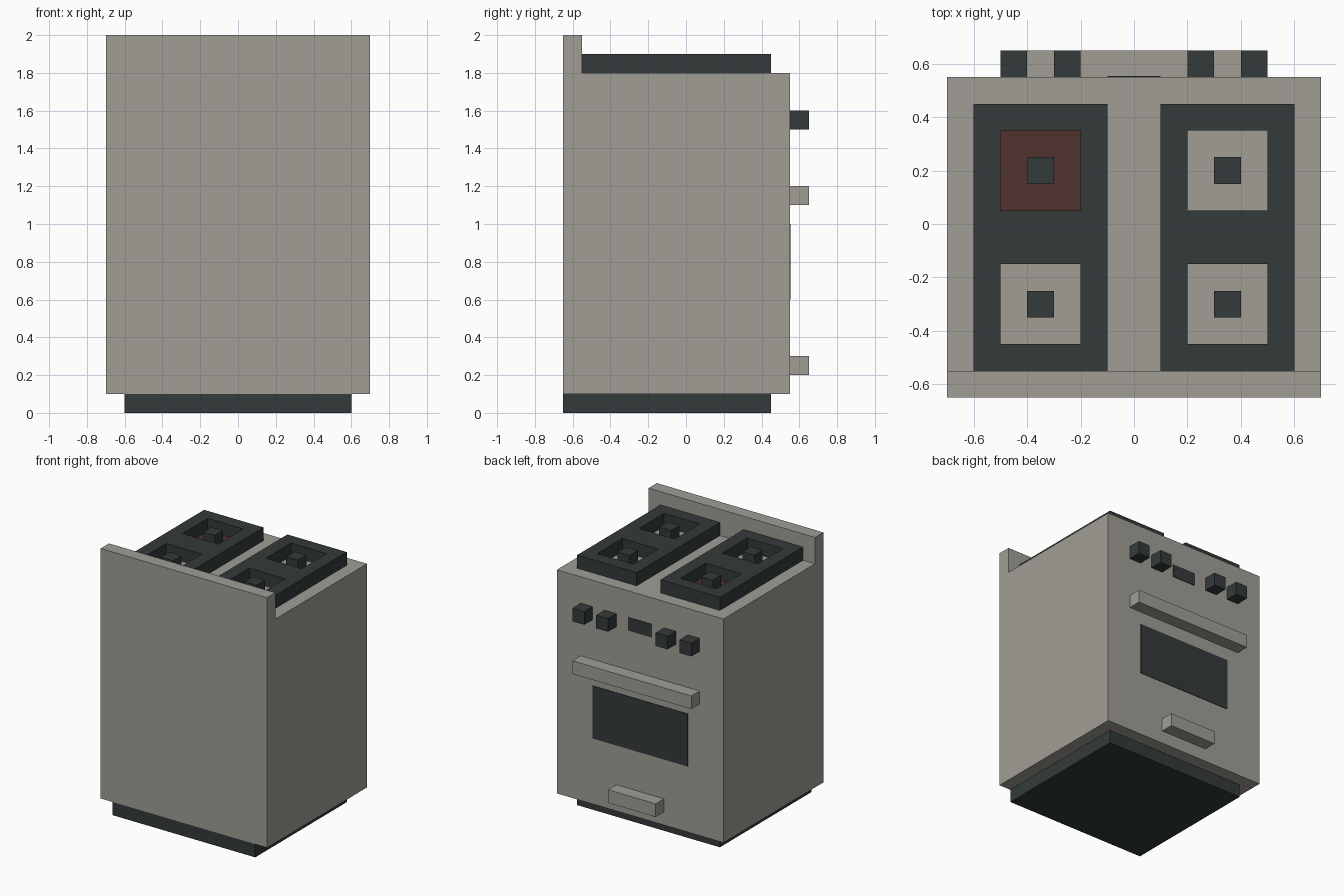
import bpy
import bmesh

default = bpy.data.objects.get("Cube")
if default:
    bpy.data.objects.remove(default, do_unlink=True)


def make_material(name, color):
    mat = bpy.data.materials.new(name)
    mat.use_nodes = True
    rgba = (*color, 1.0)
    mat.diffuse_color = rgba
    mat.node_tree.nodes["Principled BSDF"].inputs["Base Color"].default_value = rgba
    return mat


ENAMEL = make_material("warm grey enamel", (0.352, 0.337, 0.301))
IRON = make_material("dark iron", (0.034, 0.042, 0.042))
HOT = make_material("hot red brown", (0.080, 0.034, 0.027))


def finish(bm, name, mat):
    bmesh.ops.recalc_face_normals(bm, faces=bm.faces[:])
    mesh = bpy.data.meshes.new(name)
    bm.to_mesh(mesh)
    bm.free()
    mesh.materials.append(mat)
    obj = bpy.data.objects.new(name, mesh)
    bpy.context.collection.objects.link(obj)
    return obj


def extrude(bm, faces, offset):
    """Pull flat faces into a solid."""
    result = bmesh.ops.extrude_face_region(bm, geom=faces, use_keep_orig=True)
    moved = [g for g in result["geom"] if isinstance(g, bmesh.types.BMVert)]
    bmesh.ops.translate(bm, verts=moved, vec=offset)


def box(name, x, y, z, mat):
    """Box from (low, high) ranges on each axis."""
    bm = bmesh.new()
    bmesh.ops.create_cube(bm, size=1)
    for v in bm.verts:
        v.co = [r[0] if c < 0 else r[1] for c, r in zip(v.co, (x, y, z))]
    return finish(bm, name, mat)


def around(center, half):
    return (center - half, center + half)


# Cabinet with raised splash guard: one side profile pulled across the width
profile = [(-0.65, 0.1), (0.55, 0.1), (0.55, 1.8), (-0.55, 1.8), (-0.55, 2), (-0.65, 2)]
bm = bmesh.new()
side = bm.faces.new([bm.verts.new((-0.7, y, z)) for y, z in profile])
extrude(bm, [side], (1.4, 0, 0))
finish(bm, "cabinet", ENAMEL)

# Recessed plinth
box("plinth", (-0.6, 0.6), (-0.65, 0.45), (0, 0.1), IRON)


# Hob grate: a grid of cells with the two burner openings left out
def grate(name, center):
    xs = [center + d for d in (-0.25, -0.15, 0.15, 0.25)]
    ys = [-0.55, -0.45, -0.15, 0.05, 0.35, 0.45]
    bm = bmesh.new()
    verts = [[bm.verts.new((x, y, 1.8)) for y in ys] for x in xs]
    cells = []
    for i in range(len(xs) - 1):
        for j in range(len(ys) - 1):
            if i == 1 and j in (1, 3):
                continue
            cells.append(bm.faces.new((verts[i][j], verts[i + 1][j],
                                       verts[i + 1][j + 1], verts[i][j + 1])))
    extrude(bm, cells, (0, 0, 0.1))
    finish(bm, name, IRON)


for label, sign in (("left", 1), ("right", -1)):
    cx = 0.35 * sign
    grate(f"{label}_grate", cx)
    # Burner caps
    for place, cy in (("front", 0.2), ("rear", -0.3)):
        box(f"{label}_{place}_burner", around(cx, 0.05), around(cy, 0.05), (1.8, 1.9), IRON)
    # Control knobs
    for place, kx in (("inner", 0.25), ("outer", 0.45)):
        box(f"{label}_{place}_knob", around(kx * sign, 0.05), (0.55, 0.65), (1.5, 1.6), IRON)

# Glowing plate under the lit burner
box("hot_plate", around(-0.35, 0.15), around(0.2, 0.15), (1.8, 1.804), HOT)

# Oven front: handles, window and display
box("oven_handle", (-0.5, 0.5), (0.55, 0.65), (1.1, 1.2), ENAMEL)
box("drawer_handle", (-0.2, 0.2), (0.55, 0.65), (0.2, 0.3), ENAMEL)
box("oven_window", (-0.4, 0.4), (0.55, 0.554), (0.6, 1.0), IRON)
box("display", (-0.1, 0.1), (0.55, 0.554), (1.5, 1.6), IRON)
